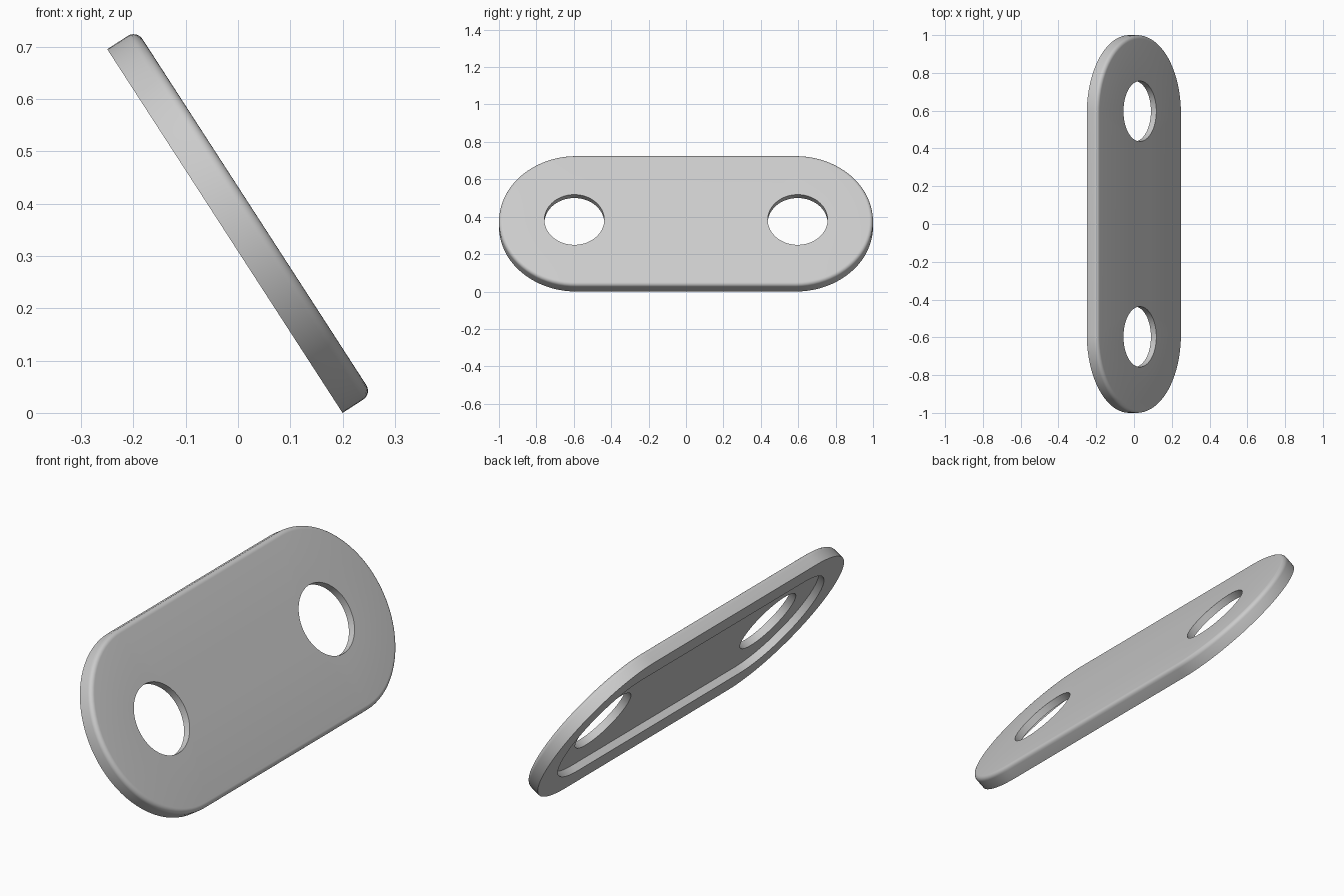
import bpy, bmesh, math
from math import sin, cos, pi, radians

cube = bpy.data.objects.get("Cube")
if cube:
    bpy.data.objects.remove(cube)

RADIUS, STRAIGHT = 0.414, 0.586      # outer end radius, half length of straight sides
THICK, FLOOR, FILLET = 0.067, 0.034, 0.02
RIM = 0.115                          # width of the underside rim
HOLE_R, HOLE_Y = 0.16, 0.597
SEGS = 40


def add_loop(bm, points, z):
    """Closed ring of vertices; returns the vertices."""
    return [bm.verts.new((x, y, z)) for x, y in points]


def stadium(r):
    pts = []
    for side in (1, -1):
        for i in range(SEGS + 1):
            a = pi * i / SEGS
            pts.append((side * r * cos(a), side * (STRAIGHT + r * sin(a))))
    return pts


def circle(cy):
    n = 2 * SEGS
    return [(HOLE_R * cos(2 * pi * i / n), cy + HOLE_R * sin(2 * pi * i / n)) for i in range(n)]


def skin(bm, a, b):
    n = len(a)
    for i in range(n):
        j = (i + 1) % n
        bm.faces.new((a[i], a[j], b[j], b[i]))


def fill(bm, loops):
    """Flat face area bounded by an outer ring and hole rings."""
    edges = []
    for loop in loops:
        for i, v in enumerate(loop):
            w = loop[(i + 1) % len(loop)]
            edges.append(bm.edges.get((v, w)) or bm.edges.new((v, w)))
    bmesh.ops.triangle_fill(bm, edges=edges, use_beauty=True)


bm = bmesh.new()

# Cross-section (radius, height): recess floor, rim, outer wall, rounded top edge
section = [(RADIUS - RIM, THICK - FLOOR), (RADIUS - RIM, 0), (RADIUS, 0)]
for k in range(7):
    a = pi / 2 * k / 6
    section.append((RADIUS - FILLET + FILLET * cos(a), THICK - FILLET + FILLET * sin(a)))
rings = [add_loop(bm, stadium(r), z) for r, z in section]
for a, b in zip(rings, rings[1:]):
    skin(bm, a, b)

# Two through holes
low = [add_loop(bm, circle(s * HOLE_Y), THICK - FLOOR) for s in (1, -1)]
high = [add_loop(bm, circle(s * HOLE_Y), THICK) for s in (1, -1)]
for a, b in zip(low, high):
    skin(bm, a, b)

# Recess floor and top face
fill(bm, [rings[0]] + low)
fill(bm, [rings[-1]] + high)
bmesh.ops.recalc_face_normals(bm, faces=bm.faces)

mesh = bpy.data.meshes.new("link_plate")
bm.to_mesh(mesh)
bm.free()
plate = bpy.data.objects.new("link_plate", mesh)
bpy.context.collection.objects.link(plate)

# Tilted pose
plate.rotation_euler = (0, radians(57.1), 0)
plate.location = (-0.025, 0, 0.3475)

# Plain grey material
grey = bpy.data.materials.new("plain_grey")
grey.use_nodes = True
colour = (0.6, 0.6, 0.6, 1)
grey.diffuse_color = colour
grey.node_tree.nodes["Principled BSDF"].inputs["Base Color"].default_value = colour
mesh.materials.append(grey)

bpy.ops.object.select_all(action="DESELECT")
plate.select_set(True)
bpy.context.view_layer.objects.active = plate
bpy.ops.object.shade_smooth_by_angle(angle=radians(30))
